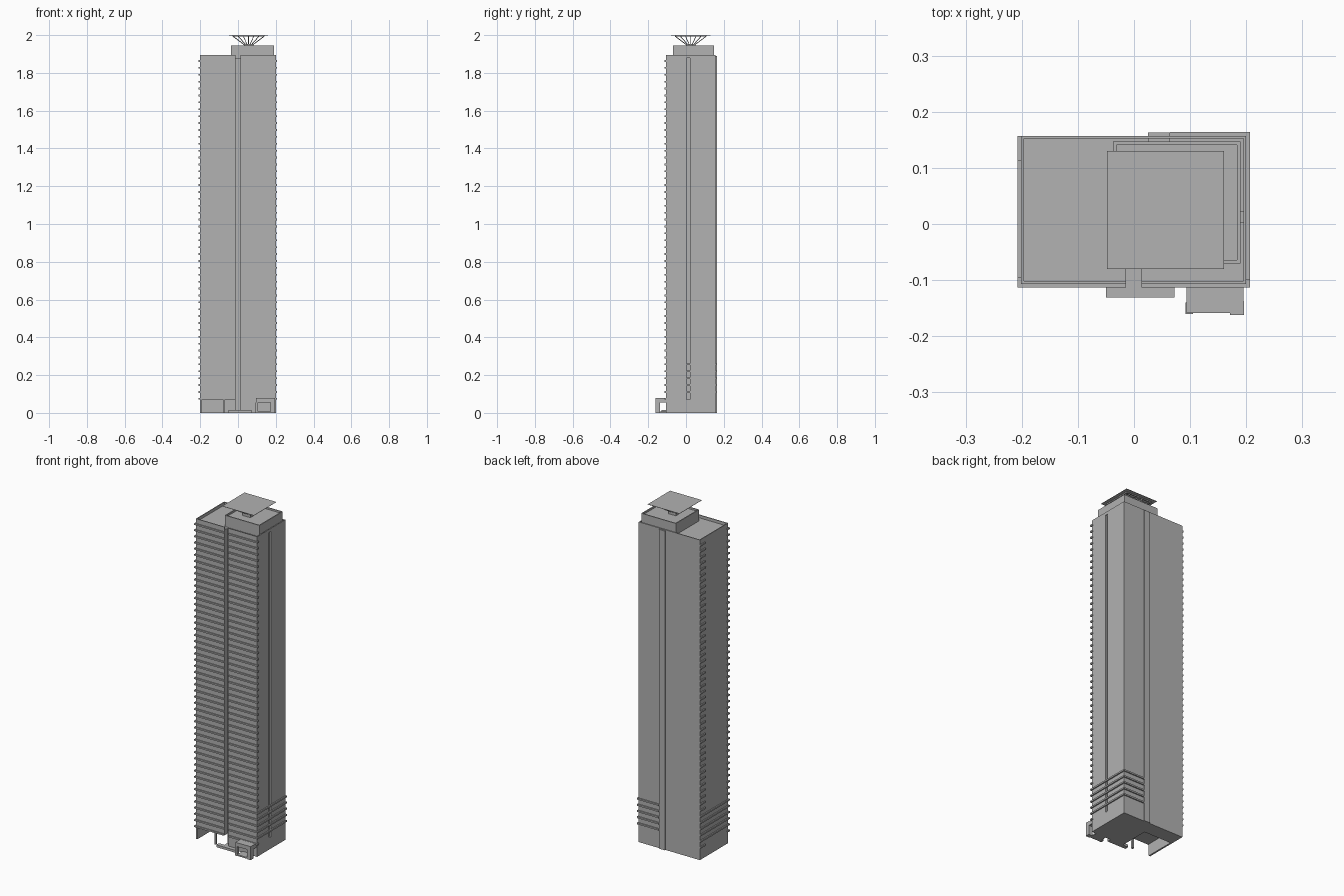
import bpy, bmesh
from mathutils import Vector

if "Cube" in bpy.data.objects:
    bpy.data.objects.remove(bpy.data.objects["Cube"])

grey = bpy.data.materials.new("concrete_grey")
grey.diffuse_color = (0.445, 0.445, 0.445, 1)
grey.use_nodes = True
grey.node_tree.nodes["Principled BSDF"].inputs["Base Color"].default_value = grey.diffuse_color


def finish(name, bm):
    bmesh.ops.recalc_face_normals(bm, faces=bm.faces[:])
    me = bpy.data.meshes.new(name)
    bm.to_mesh(me)
    bm.free()
    me.materials.append(grey)
    ob = bpy.data.objects.new(name, me)
    bpy.context.collection.objects.link(ob)
    return ob


def boxes(name, items):
    """Boxes given as (x0, x1, y0, y1, z0, z1), joined in one object."""
    bm = bmesh.new()
    for x0, x1, y0, y1, z0, z1 in items:
        vs = bmesh.ops.create_cube(bm, size=1)["verts"]
        for v in vs:
            v.co = Vector(((x0 + x1) / 2 + v.co.x * (x1 - x0),
                           (y0 + y1) / 2 + v.co.y * (y1 - y0),
                           (z0 + z1) / 2 + v.co.z * (z1 - z0)))
    return finish(name, bm)


def prism(name, outline, z0, z1):
    """Floor plan raised between two heights."""
    bm = bmesh.new()
    f = bm.faces.new([bm.verts.new((x, y, z0)) for x, y in outline])
    ext = bmesh.ops.extrude_face_region(bm, geom=[f], use_keep_orig=True)["geom"]
    bmesh.ops.translate(bm, vec=(0, 0, z1 - z0),
                        verts=[g for g in ext if isinstance(g, bmesh.types.BMVert)])
    return finish(name, bm)


def rim(x0, x1, y0, y1, z0, z1, t):
    """Four walls around a rectangle."""
    return [(x0, x1, y0, y0 + t, z0, z1), (x0, x1, y1 - t, y1, z0, z1),
            (x0, x0 + t, y0 + t, y1 - t, z0, z1), (x1 - t, x1, y0 + t, y1 - t, z0, z1)]


L, R, F, B = -0.201, 0.2, -0.107, 0.157      # tower walls
NL, NR, NY = -0.014, 0.013, -0.08            # front slot
GROUND, ROOF, TOP = 0.07, 1.878, 1.895

# Ground storey with an open undercroft at the front left
prism("ground_storey", [(L, F), (L + 0.01, F), (L + 0.01, 0.07), (NL, 0.07), (NL, NY),
                        (NR, NY), (NR, F), (R, F), (R, B), (L, B)], 0, GROUND)
boxes("undercroft_column", [(-0.08, -0.07, F, F + 0.012, 0, GROUND)])

# Main shaft with a slot in the front and a shallow slot on the right
prism("tower_shaft", [(L, F), (NL, F), (NL, NY), (NR, NY), (NR, F), (R, F),
                      (R, 0.003), (R - 0.01, 0.003), (R - 0.01, 0.022), (R, 0.022),
                      (R, B), (L, B)], GROUND, ROOF)

# Roof parapet, open at the front slot
t = 0.005
boxes("parapet", [(L, NL, F, F + t, ROOF, TOP), (NR, R, F, F + t, ROOF, TOP),
                  (L, R, B - t, B, ROOF, TOP), (L, L + t, F + t, B - t, ROOF, TOP),
                  (R - t, R, F + t, B - t, ROOF, TOP)])

# Floor ledges: the front on every floor, short returns on the left back corner
ledges, low = [], []
step, h = 0.0365, 0.009
for i in range(50):
    z = GROUND + i * step
    ledges += [(L - 0.007, NL, -0.113, F + 0.004, z, z + h),
               (NR, R + 0.007, -0.113, F + 0.004, z, z + h),
               (L - 0.007, L + 0.002, F, F + 0.012, z, z + h),
               (R - 0.002, R + 0.007, F, F + 0.008, z, z + h),
               (L - 0.007, L + 0.002, B - 0.045, B, z, z + h)]
    # Lower floors carry ledges along the sides and the back right
    if 1 <= i <= 5:
        low += [(L - 0.007, L + 0.002, F, B, z, z + h),
                (R - 0.002, R + 0.007, F, B + 0.007, z, z + h),
                (0.064, R + 0.006, B - 0.002, B + 0.007, z, z + h)]
boxes("floor_ledges", ledges)
boxes("lower_ledges", low)

# Vertical rib on the back
boxes("back_rib", [(0.025, 0.064, B - 0.01, 0.163, 0, 1.89)])

# Penthouse with a sunken roof
P = (-0.037, 0.19, -0.07, 0.147)
boxes("penthouse", [(*P, ROOF, 1.935)] + rim(*P, 1.935, 1.945, 0.006))

# Helipad: thin deck on a spreading frame
cx, cy = 0.056, 0.025
boxes("helipad_deck", [(cx - 0.104, cx + 0.104, cy - 0.105, cy + 0.105, 1.9985, 2.0)])
beams = []
for k in range(-3, 4):
    o = k * 0.0275
    w = 0.0015
    beams += [(cx + o - w, cx + o + w, cy - 0.084, cy + 0.084, 1.992, 1.9985),
              (cx - 0.084, cx + 0.084, cy + o - w, cy + o + w, 1.992, 1.9985)]
boxes("helipad_beams", beams)
boxes("helipad_pedestal", [(cx - 0.025, cx + 0.025, cy - 0.025, cy + 0.025, 1.934, 1.952)])

# Slanted struts from the pedestal to the beams
bm = bmesh.new()
for i in range(-3, 4):
    for j in range(-3, 4):
        if max(abs(i), abs(j)) < 2 or (i + j) % 2:
            continue
        a = Vector((cx + i * 0.007, cy + j * 0.007, 1.948))
        b = Vector((cx + i * 0.0275, cy + j * 0.0275, 1.994))
        d = b - a
        vs = bmesh.ops.create_cone(bm, cap_ends=True, segments=4, radius1=0.002,
                                   radius2=0.002, depth=d.length)["verts"]
        bmesh.ops.rotate(bm, verts=vs, matrix=d.to_track_quat('Z', 'Y').to_matrix())
        bmesh.ops.translate(bm, verts=vs, vec=(a + b) / 2)
finish("helipad_struts", bm)

# Entrance step running into the front slot
boxes("entrance_step", [(-0.05, 0.072, -0.131, F, 0, 0.014), (NL, NR, F, NY, 0, 0.014)])

# Entrance portal
boxes("entrance_portal", [
    (0.094, 0.195, -0.159, F, 0.055, 0.078),          # roof
    (0.092, 0.105, -0.160, -0.14, 0, 0.055),          # left post
    (0.171, 0.196, -0.162, -0.137, 0, 0.08),          # corner pillar
    (0.105, 0.171, -0.158, F, 0, 0.008)])             # floor
